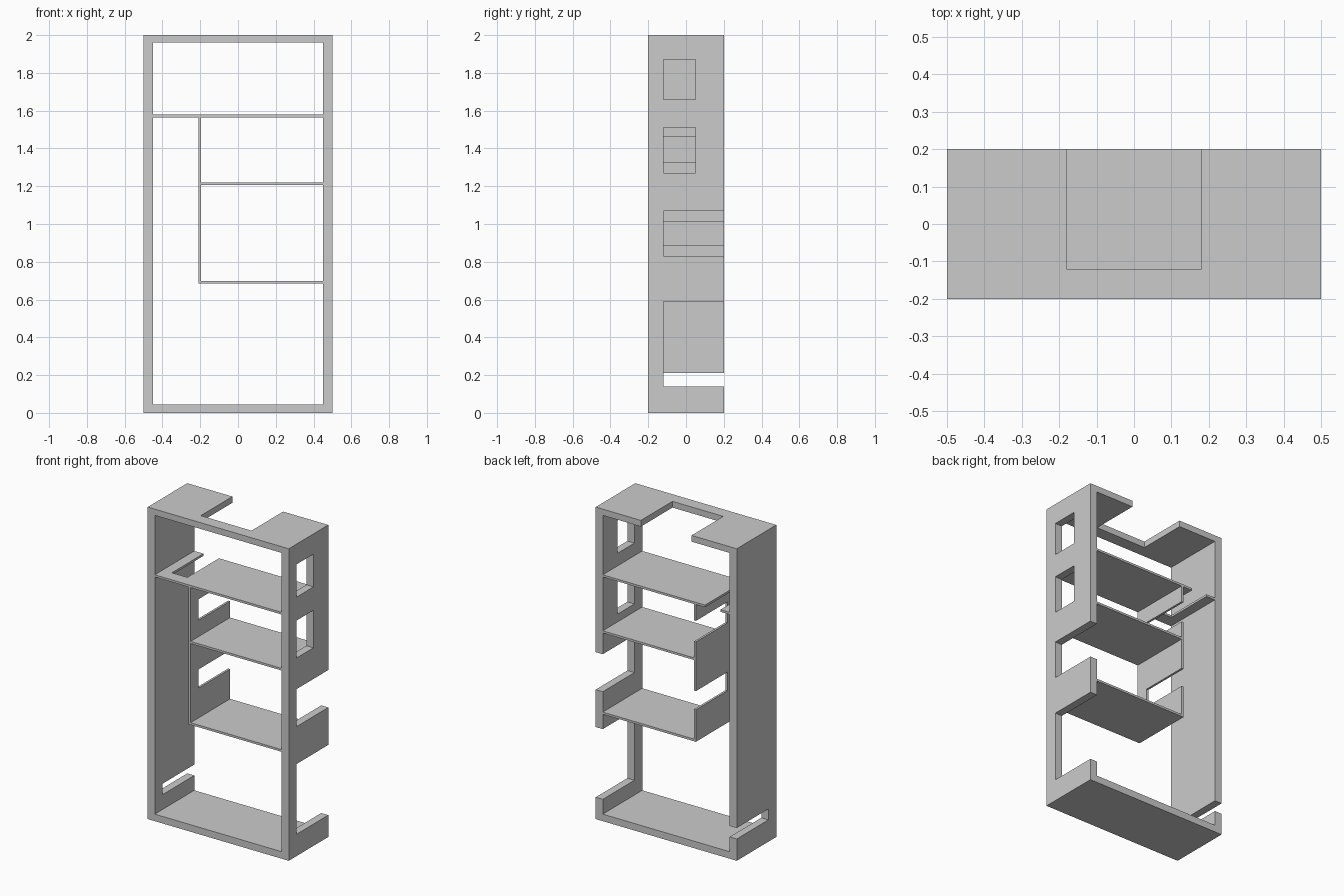
import bpy

if "Cube" in bpy.data.objects:
    bpy.data.objects.remove(bpy.data.objects["Cube"])


def box(name, x, y, z):
    """Box from (min, max) pairs on each axis."""
    verts = [(a, b, c) for a in x for b in y for c in z]
    faces = [(0, 1, 3, 2), (4, 6, 7, 5), (0, 4, 5, 1),
             (2, 3, 7, 6), (0, 2, 6, 4), (1, 5, 7, 3)]
    mesh = bpy.data.meshes.new(name)
    mesh.from_pydata(verts, [], faces)
    obj = bpy.data.objects.new(name, mesh)
    bpy.context.collection.objects.link(obj)
    return obj


def panel(name, x, y, z, cuts=()):
    """Board with rectangular openings cut through it."""
    board = box(name, x, y, z)
    for cut in cuts:
        cutter = box("cutter", *cut)
        cutter.hide_render = True
        mod = board.modifiers.new("opening", 'BOOLEAN')
        mod.operation = 'DIFFERENCE'
        mod.solver = 'EXACT'
        mod.object = cutter
        bpy.context.view_layer.objects.active = board
        bpy.ops.object.modifier_apply(modifier=mod.name)
        bpy.data.objects.remove(cutter)
    return board


W, D, H = 0.5, 0.2, 2.0          # half width, half depth, height
IN = 0.45                        # inner face of the sides
T = 0.007                        # half thickness of inner boards
DIV = -0.203                     # divider position
DEPTH = (-D, D)
OPEN = (-0.12, 0.3)              # notch open to the back
WINDOW = (-0.12, 0.05)           # closed window
ANY = (-1, 1)

# Side panels: notches and windows for cables
panel("left_side", (-W, -IN), DEPTH, (0, H), [(ANY, OPEN, (0.14, 0.21))])
panel("right_side", (IN, W), DEPTH, (0, H), [
    (ANY, OPEN, (0.14, 0.59)),
    (ANY, OPEN, (0.83, 1.07)),
    (ANY, WINDOW, (1.27, 1.51)),
    (ANY, WINDOW, (1.66, 1.87)),
])

# Top with a rear notch, and the solid base
panel("top_board", (-IN, IN), DEPTH, (1.96, H),
      [((-0.18, 0.18), OPEN, (1.9, 2.1))])
panel("base_board", (-IN, IN), DEPTH, (0, 0.045))

# Full-width shelf, notched over the tall left compartment
panel("upper_shelf", (-IN, IN), DEPTH, (1.572 - T, 1.572 + T),
      [((-0.385, -0.275), OPEN, (1.5, 1.65))])

# Short shelves right of the divider
for name, z in (("middle_shelf", 1.213), ("lower_shelf", 0.692)):
    panel(name, (DIV + T, IN), DEPTH, (z - T, z + T))

# Vertical divider with two rear notches
panel("divider", (DIV - T, DIV + T), DEPTH, (0.685, 1.565), [
    (ANY, OPEN, (0.89, 1.01)),
    (ANY, OPEN, (1.325, 1.46)),
])
